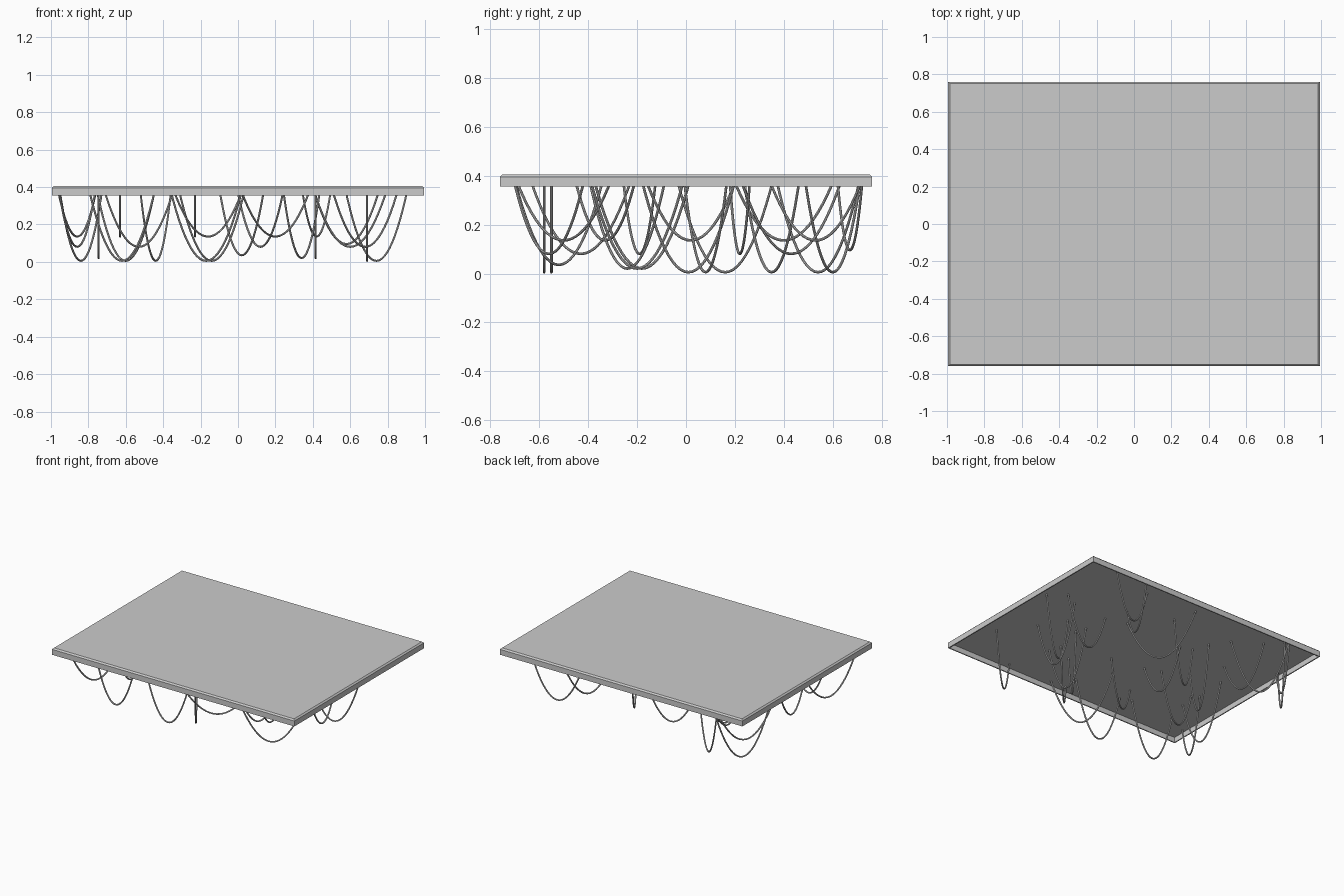
import bpy, bmesh

if "Cube" in bpy.data.objects:
    bpy.data.objects.remove(bpy.data.objects["Cube"])

TOP, RIM, HX, HY = 0.405, 0.355, 0.995, 0.76
CEIL = 0.393  # underside of the recessed panel


def tray():
    """Thin open-bottomed panel with a downturned rim and softened top edge."""
    bm = bmesh.new()
    loops = []
    for inset, z in [(0.01, TOP), (0, TOP - 0.01), (0, RIM), (0.008, RIM), (0.008, CEIL)]:
        x, y = HX - inset, HY - inset
        loops.append([bm.verts.new((sx * x, sy * y, z))
                      for sx, sy in ((-1, -1), (1, -1), (1, 1), (-1, 1))])
    for a, b in zip(loops, loops[1:]):
        for i in range(4):
            j = (i + 1) % 4
            bm.faces.new((a[i], b[i], b[j], a[j]))
    bm.faces.new(loops[0])
    bm.faces.new(loops[-1])
    bmesh.ops.recalc_face_normals(bm, faces=bm.faces)
    me = bpy.data.meshes.new("panel")
    bm.to_mesh(me)
    bm.free()
    bpy.context.collection.objects.link(bpy.data.objects.new("panel", me))


def cable(cx, cy, dx, dy, low):
    """Sagging cable: both ends fixed to the recess, parabolic drop."""
    n = 24
    cu = bpy.data.curves.new("hanging_cable", 'CURVE')
    cu.dimensions = '3D'
    cu.bevel_depth = 0.0055
    cu.bevel_resolution = 2
    sp = cu.splines.new('POLY')
    sp.points.add(n)
    low += 0.0055
    for i, p in enumerate(sp.points):
        t = 2 * i / n - 1
        h = t * 0.525
        p.co = (cx + dx * h, cy + dy * h, low + (CEIL + 0.003 - low) * t * t, 1)
    sp.use_smooth = True
    ob = bpy.data.objects.new("hanging_cable", cu)
    bpy.context.collection.objects.link(ob)


tray()

# Cables: centre x, centre y, span x, span y, lowest z
cables = [
    # deep
    (-0.84, 0.54, 0.22, 0.33, 0.0), (-0.60, 0.60, 0.30, -0.22, 0.0),
    (-0.62, -0.55, 0.34, 0, 0.0), (-0.17, -0.58, 0.37, 0, 0.0),
    (-0.44, 0.16, 0.16, 0.38, 0.0), (-0.14, 0.35, 0.34, 0.22, 0.0),
    (0.74, 0.08, 0.32, 0.17, 0.0), (0.69, 0.01, 0, 0.37, 0.0),
    (-0.745, -0.18, 0, 0.38, 0.015), (0.415, -0.2, 0, 0.37, 0.015),
    (0.34, -0.24, 0.19, 0.3, 0.015), (0.02, -0.52, 0.23, -0.35, 0.03),
    # medium
    (0.68, -0.56, 0.34, 0.28, 0.075), (0.58, 0.67, 0.34, 0.10, 0.09),
    (-0.53, -0.19, 0.36, 0.13, 0.075), (-0.86, -0.43, 0.19, 0.4, 0.075),
    (0.60, 0.22, 0.38, 0.08, 0.075), (0.12, 0.43, 0.24, -0.4, 0.075),
    # shallow
    (-0.86, 0.53, 0.2, 0.37, 0.13), (-0.63, 0.40, 0, 0.4, 0.13),
    (-0.23, 0.02, 0, 0.36, 0.13), (0.20, -0.5, 0.36, 0.38, 0.13),
    (0.42, 0.53, 0.15, 0.37, 0.13), (-0.16, -0.33, 0.36, 0.24, 0.13),
]
for c in cables:
    cable(*c)

# Turn the cables into smooth meshes
bpy.ops.object.select_all(action='DESELECT')
for o in bpy.data.objects:
    if o.type == 'CURVE':
        o.select_set(True)
        bpy.context.view_layer.objects.active = o
bpy.ops.object.convert(target='MESH')
bpy.ops.object.shade_smooth_by_angle()
